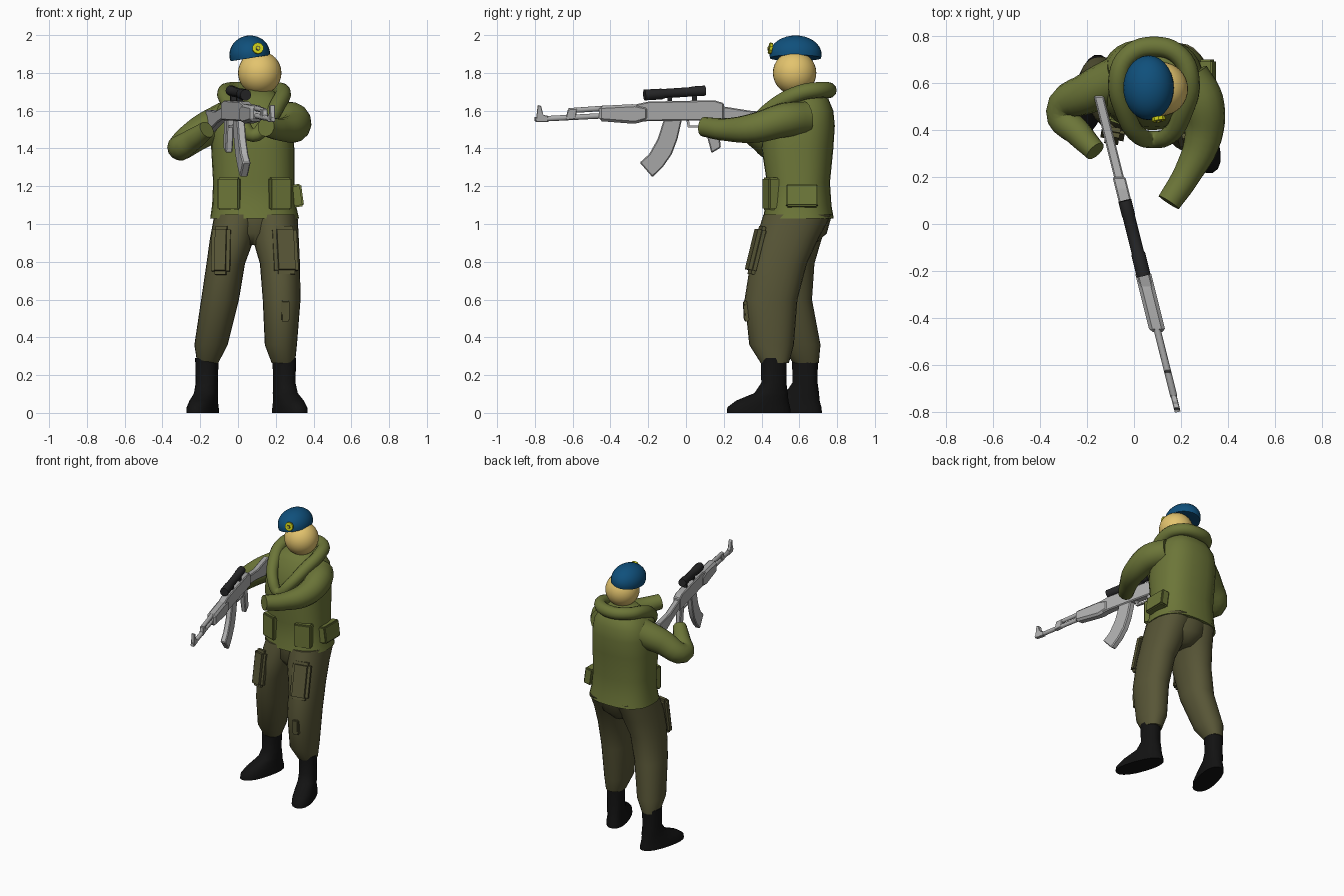
import bpy, bmesh, math
from mathutils import Vector

if "Cube" in bpy.data.objects:
    bpy.data.objects.remove(bpy.data.objects["Cube"])

def material(name, rgb):
    m = bpy.data.materials.new(name)
    m.diffuse_color = (*rgb, 1)
    m.use_nodes = True
    m.node_tree.nodes["Principled BSDF"].inputs["Base Color"].default_value = m.diffuse_color
    return m

JACKET = material("olive_jacket", (0.15, 0.18, 0.04))
PANTS = material("dark_olive", (0.098, 0.093, 0.038))
BLACK = material("boot_black", (0.006, 0.006, 0.006))
SKIN = material("skin", (0.77, 0.55, 0.155))
BLUE = material("beret_blue", (0.005, 0.08, 0.2))
YELLOW = material("badge_yellow", (0.6, 0.62, 0.01))
METAL = material("light_grey", (0.43, 0.43, 0.43))
DARK = material("scope_dark", (0.02, 0.02, 0.021))

def finish(ob, mat, angle=40):
    ob.data.materials.clear()
    ob.data.materials.append(mat)
    bpy.ops.object.select_all(action='DESELECT')
    ob.select_set(True)
    bpy.context.view_layer.objects.active = ob
    bpy.ops.object.shade_smooth_by_angle(angle=math.radians(angle))
    return ob

def from_bmesh(name, bm, mat, angle=40):
    bmesh.ops.recalc_face_normals(bm, faces=bm.faces[:])
    me = bpy.data.meshes.new(name)
    bm.to_mesh(me)
    bm.free()
    ob = bpy.data.objects.new(name, me)
    bpy.context.collection.objects.link(ob)
    return finish(ob, mat, angle)

def loft(name, sections, mat, n=24, e=2.0, loc=(0, 0, 0), yaw=0):
    """Stack of superellipse rings: (cx, cy, z, rx, ry)."""
    bm = bmesh.new()
    rings = []
    for cx, cy, z, rx, ry in sections:
        ring = []
        for i in range(n):
            c, s = math.cos(2 * math.pi * i / n), math.sin(2 * math.pi * i / n)
            ring.append(bm.verts.new((cx + rx * math.copysign(abs(c) ** (2 / e), c),
                                      cy + ry * math.copysign(abs(s) ** (2 / e), s), z)))
        rings.append(ring)
    for a, b in zip(rings, rings[1:]):
        for i in range(n):
            j = (i + 1) % n
            bm.faces.new((a[i], a[j], b[j], b[i]))
    bm.faces.new(rings[0])
    bm.faces.new(rings[-1])
    ob = from_bmesh(name, bm, mat, 50)
    ob.location = loc
    ob.rotation_euler.z = math.radians(yaw)
    return ob

def tube(name, pts, mat, kind='BEZIER', sides=3, cyclic=False):
    """Round tube through points (x, y, z, radius)."""
    cu = bpy.data.curves.new(name, 'CURVE')
    cu.dimensions = '3D'
    cu.bevel_depth = 1
    cu.bevel_resolution = sides
    cu.resolution_u = 5
    cu.use_fill_caps = True
    sp = cu.splines.new(kind)
    sp.use_cyclic_u = cyclic
    points = sp.bezier_points if kind == 'BEZIER' else sp.points
    points.add(len(pts) - 1)
    for p, (x, y, z, r) in zip(points, pts):
        p.co = (x, y, z) if kind == 'BEZIER' else (x, y, z, 1)
        p.radius = r
        if kind == 'BEZIER':
            p.handle_left_type = p.handle_right_type = 'AUTO'
    ob = bpy.data.objects.new(name, cu)
    bpy.context.collection.objects.link(ob)
    bpy.ops.object.select_all(action='DESELECT')
    ob.select_set(True)
    bpy.context.view_layer.objects.active = ob
    bpy.ops.object.convert(target='MESH')
    return finish(bpy.context.view_layer.objects.active, mat)

def box(name, centre, size, mat, rot=(0, 0, 0), bevel=0.008):
    bm = bmesh.new()
    bmesh.ops.create_cube(bm, size=1)
    bmesh.ops.scale(bm, vec=size, verts=bm.verts)
    bmesh.ops.bevel(bm, geom=bm.edges[:], offset=bevel, segments=2, affect='EDGES')
    ob = from_bmesh(name, bm, mat)
    ob.location = centre
    ob.rotation_euler = [math.radians(a) for a in rot]
    return ob

def gun_x(y):
    """The rifle's centre line runs diagonally across the body."""
    return -0.25 * y - 0.014

def gun_plate(name, profile, width, mat=METAL, bevel=0.006):
    """Side profile (y, z) given thickness, following the rifle's line."""
    bm = bmesh.new()
    a, b = [[bm.verts.new((gun_x(y) + s * width / 2, y, z)) for y, z in profile] for s in (-1, 1)]
    n = len(profile)
    bm.faces.new(a)
    bm.faces.new(b)
    for i in range(n):
        j = (i + 1) % n
        bm.faces.new((a[i], a[j], b[j], b[i]))
    bmesh.ops.recalc_face_normals(bm, faces=bm.faces[:])
    if bevel:
        bmesh.ops.bevel(bm, geom=bm.edges[:], offset=bevel, segments=1, affect='EDGES')
    return from_bmesh(name, bm, mat, 25)

def gun_tube(name, pts, mat=METAL):
    return tube(name, [(gun_x(y), y, z, r) for y, z, r in pts], mat, 'POLY')

# Boots
boot = [(0, -.085, 0, .072, .178), (0, -.085, .03, .07, .175), (0, -.065, .065, .064, .145),
        (0, -.015, .105, .06, .09), (0, 0, .16, .057, .066), (0, 0, .29, .06, .068)]
loft("left_boot", boot, BLACK, 20, 2.3, (.245, .465, 0), 20)
loft("right_boot", boot, BLACK, 20, 2.3, (-.165, .63, 0), -15)

# Trousers
loft("left_trouser_leg", [(.24, .47, .265, .062, .075), (.227, .453, .36, .085, .118),
     (.231, .45, .6, .1, .14), (.222, .49, .79, .106, .15), (.2, .535, .92, .122, .165),
     (.19, .59, 1.05, .125, .18)], PANTS, 24, 2.2)
loft("right_trouser_leg", [(-.16, .635, .265, .056, .068), (-.143, .605, .36, .088, .107),
     (-.095, .542, .6, .1, .125), (-.065, .53, .79, .102, .15), (-.032, .55, .92, .117, .168),
     (0, .59, 1.05, .125, .18)], PANTS, 24, 2.2)
loft("trouser_seat", [(.09, .57, .89, .06, .11), (.09, .58, .95, .15, .165),
     (.09, .595, 1.05, .2, .178)], PANTS)
box("left_thigh_pocket", (.25, .375, .86), (.13, .06, .26), PANTS, (-14, 0, 12), .02)
box("right_thigh_pocket", (-.09, .385, .86), (.1, .06, .26), PANTS, (-8, 0, -10), .02)
box("shin_pocket", (.25, .32, .54), (.045, .03, .11), PANTS, (3, 0, 5), .006)

# Jacket body, hood collar and pouches
loft("jacket", [(.088, .595, 1.03, .235, .187), (.085, .595, 1.1, .222, .175),
     (.083, .595, 1.22, .215, .167), (.078, .59, 1.4, .22, .19), (.076, .6, 1.52, .216, .188),
     (.076, .61, 1.6, .2, .17), (.08, .615, 1.66, .16, .14), (.09, .61, 1.71, .09, .09)],
     JACKET, 28, 2.5)
side = [(.13, .2, .0), (.0, 0, 0)]
half = [(.11, .715, 1.71, .042), (.152, .61, 1.695, .043), (.125, .48, 1.63, .043),
        (.062, .375, 1.53, .038)]
collar = [(.085, .755, 1.708, .043)]
collar += [(.085 + x, y, z, r) for x, y, z, r in half]
collar += [(.08, .36, 1.47, .036)]
collar += [(.085 - x, y, z, r) for x, y, z, r in reversed(half)]
tube("hood_collar", collar, JACKET, sides=4, cyclic=True)
box("left_front_pouch", (.218, .455, 1.16), (.12, .07, .17), JACKET, (0, 0, 18))
box("right_front_pouch", (-.042, .455, 1.16), (.12, .07, .17), JACKET, (0, 0, -18))
box("left_side_pouch", (.312, .615, 1.15), (.06, .17, .12), JACKET, (0, -8, 0))

# Sleeves
tube("left_arm", [(.23, .63, 1.56, .09), (.29, .52, 1.55, .092), (.295, .37, 1.51, .08),
     (.225, .21, 1.5, .06), (.148, .092, 1.515, .052)], JACKET, sides=5)
tube("right_arm", [(-.06, .62, 1.55, .1), (-.19, .56, 1.49, .088), (-.305, .475, 1.405, .07),
     (-.235, .385, 1.45, .058), (-.165, .31, 1.5, .046)], JACKET, sides=5)

# Head
bpy.ops.mesh.primitive_uv_sphere_add(segments=32, ring_count=16, radius=.115, location=(.115, .575, 1.8))
head = bpy.context.object
head.name = "head"
finish(head, SKIN)

# Beret: dome with a flattened underside, drooping to one side
bm = bmesh.new()
bmesh.ops.create_uvsphere(bm, u_segments=28, v_segments=16, radius=1)
for v in bm.verts:
    if v.co.z < -.1:
        v.co.z = max(v.co.z, -.2)
    v.co = Vector((v.co.x * .108, v.co.y * .138, v.co.z * .1))
beret = from_bmesh("beret", bm, BLUE, 50)
beret.location = (.062, .58, 1.898)
beret.rotation_euler.y = math.radians(-9)

# Beret badge
for name, r, y, mat, n in (("badge", .03, .447, YELLOW, 10), ("badge_ring", .013, .443, PANTS, 8),
                           ("badge_centre", .008, .44, YELLOW, 8)):
    bpy.ops.mesh.primitive_cylinder_add(vertices=n, radius=r, depth=.016, location=(.105, y, 1.93),
                                        rotation=(math.radians(80), 0, math.radians(8)))
    bpy.context.object.name = name
    finish(bpy.context.object, mat, 20)

# Rifle
gun_plate("receiver", [(-.28, 1.63), (-.2, 1.648), (.15, 1.655), (.2, 1.64), (.2, 1.55),
                       (-.2, 1.545), (-.28, 1.535)], .055)
gun_plate("handguard", [(-.46, 1.625), (-.27, 1.635), (-.2, 1.62), (-.2, 1.55), (-.27, 1.53),
                        (-.46, 1.545)], .068, bevel=.014)
gun_plate("stock", [(.18, 1.625), (.35, 1.598), (.545, 1.605), (.545, 1.475), (.32, 1.535),
                    (.18, 1.56)], .042)
gun_plate("magazine", [(-.115, 1.56), (-.15, 1.45), (-.195, 1.37), (-.245, 1.325), (-.178, 1.248),
                       (-.12, 1.305), (-.075, 1.37), (-.045, 1.45), (-.02, 1.56)], .042)
gun_plate("pistol_grip", [(.1, 1.56), (.115, 1.45), (.135, 1.375), (.185, 1.405), (.165, 1.56)], .038)
gun_plate("trigger_guard", [(.0, 1.56), (.01, 1.51), (.11, 1.51), (.11, 1.522), (.02, 1.522),
                            (.015, 1.56)], .018, bevel=0)
gun_tube("barrel", [(-.8, 1.555, .012), (-.74, 1.557, .012), (-.73, 1.558, .015), (-.4, 1.575, .015)])
gun_tube("gas_tube", [(-.62, 1.6, .014), (-.44, 1.612, .015)])
gun_plate("gas_block", [(-.64, 1.548), (-.625, 1.608), (-.575, 1.612), (-.585, 1.555)], .03, bevel=.004)
gun_plate("front_sight", [(-.795, 1.54), (-.785, 1.63), (-.767, 1.625), (-.755, 1.578),
                          (-.73, 1.572), (-.73, 1.54)], .026, bevel=.003)

# Scope on two mounts
gun_tube("scope", [(-.22, 1.683, .03), (-.13, 1.688, .03), (-.12, 1.69, .026), (.03, 1.7, .026),
                   (.04, 1.702, .028), (.1, 1.706, .028)], DARK)
for y in (-.085, .045):
    gun_plate("scope_mount", [(y - .012, 1.64), (y - .012, 1.69), (y + .012, 1.69), (y + .012, 1.64)],
              .03, DARK, 0)
